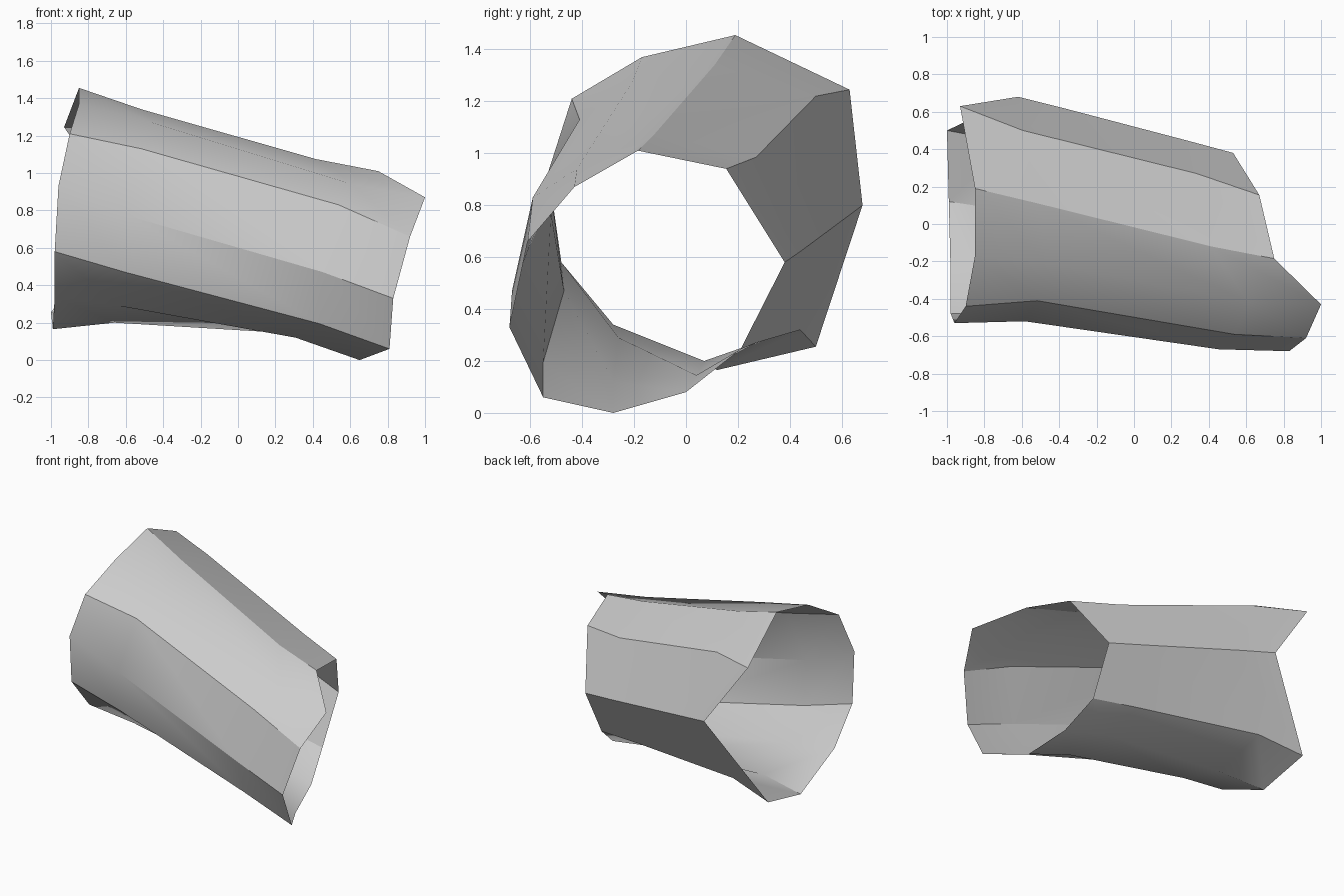
import bpy
import math
from mathutils import Vector

cube = bpy.data.objects.get("Cube")
if cube:
    bpy.data.objects.remove(cube, do_unlink=True)


def make_material(name, level):
    """One flat grey, visible in the viewport and in a render."""
    material = bpy.data.materials.new(name)
    material.use_nodes = True
    colour = (level, level, level, 1)
    material.diffuse_color = colour
    shader = material.node_tree.nodes["Principled BSDF"]
    shader.inputs["Base Color"].default_value = colour
    return material


def rail(wide_end, near_wide, near_narrow, narrow_end):
    """Lengthwise edge of the sleeve: two rim points plus two bends (y, z)."""
    start, end = Vector(wide_end), Vector(narrow_end)
    points = [start]
    for fraction, bend in ((.21, near_wide), (.79, near_narrow)):
        along = start.lerp(end, fraction)
        points.append(Vector((along.x, *bend)))
    points.append(end)
    return points


def skin_rails(name, rails, material):
    """Join neighbouring rails with quads into an open tube."""
    rings = len(rails[0])
    vertices = [point for line in rails for point in line]
    faces = []
    for column in range(len(rails)):
        following = (column + 1) % len(rails)
        for ring in range(rings - 1):
            here = column * rings + ring
            there = following * rings + ring
            faces.append((here, here + 1, there + 1, there))
    mesh = bpy.data.meshes.new(name)
    mesh.from_pydata(vertices, [], faces)
    mesh.materials.append(material)
    mesh.update()
    sleeve = bpy.data.objects.new(name, mesh)
    bpy.context.collection.objects.link(sleeve)
    return sleeve


# Lengthwise edges, going round the open sleeve from its crest over the back
crest = rail((-.85, .19, 1.455), (.11, 1.34), (-.12, 1.075), (.75, -.185, 1.01))
upper_back = rail((-.93, .63, 1.245), (.5, 1.22), (.27, .985), (.67, .155, .94))
middle_back = rail((-.62, .68, .8), (.62, .755), (.445, .625), (.53, .38, .58))
lower_back = rail((-1, .5, .255), (.44, .32), (.27, .27), (.52, .21, .245))
keel_back = rail((-.99, .12, .165), (.07, .2), (.04, .145), (.58, 0, .08))
keel_front = rail((-.98, -.28, .34), (-.26, .29), (-.28, .12), (.65, -.28, 0))
lower_front = rail((-.98, -.48, .58), (-.47, .47), (-.55, .195), (.81, -.55, .06))
middle_front = rail((-.96, -.53, .93), (-.52, .77), (-.67, .47), (.83, -.68, .33))
upper_front = rail((-.9, -.44, 1.21), (-.41, 1.13), (-.59, .83), (.92, -.61, .66))
shoulder = rail((-.85, -.17, 1.37), (-.21, 1.27), (-.42, .94), (1, -.43, .87))

# Single-skin sleeve, facing outwards
grey = make_material("plain grey", .6)
sleeve = skin_rails(
    "open_sleeve",
    [crest, shoulder, upper_front, middle_front, lower_front,
     keel_front, keel_back, lower_back, middle_back, upper_back],
    grey,
)
sleeve.data.flip_normals()

# Smooth along the sleeve, crisp on its strong folds
bpy.ops.object.select_all(action="DESELECT")
sleeve.select_set(True)
bpy.context.view_layer.objects.active = sleeve
bpy.ops.object.shade_smooth_by_angle(angle=math.radians(30))
